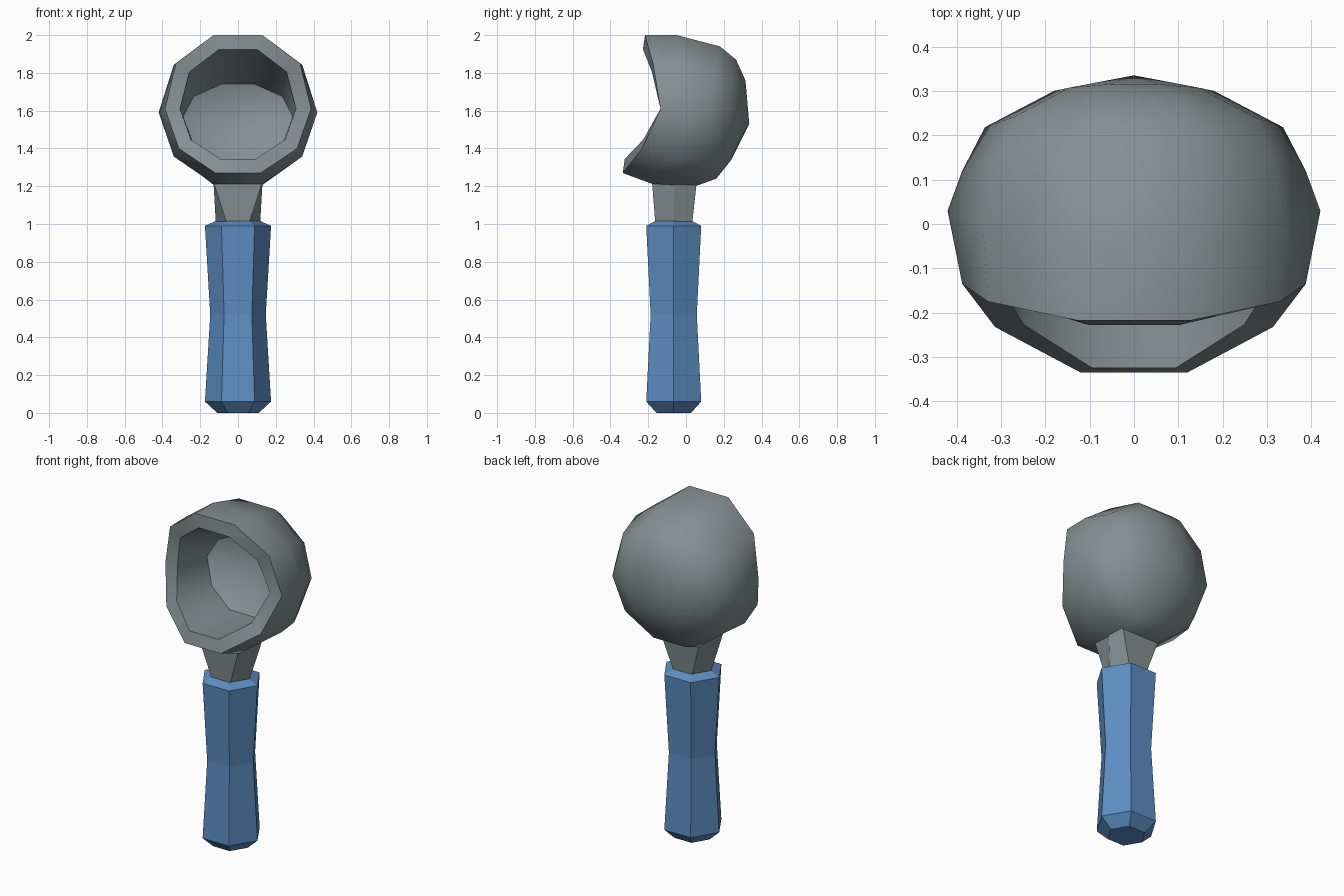
import bpy, bmesh, math

if "Cube" in bpy.data.objects:
    bpy.data.objects.remove(bpy.data.objects["Cube"])


def material(name, rgb):
    m = bpy.data.materials.new(name)
    m.diffuse_color = (*rgb, 1)
    m.use_nodes = True
    m.node_tree.nodes["Principled BSDF"].inputs["Base Color"].default_value = m.diffuse_color
    return m


GREY = material("scoop grey metal", (0.235, 0.279, 0.292))
BLUE = material("handle blue", (0.108, 0.27, 0.54))


def loft(name, rings, mat, start=None, end=None):
    """Skin equal-length rings; each end is closed by a point or a flat cap."""
    bm = bmesh.new()
    loops = [[bm.verts.new(p) for p in r] for r in rings]
    n = len(loops[0])
    for a, b in zip(loops, loops[1:]):
        for i in range(n):
            j = (i + 1) % n
            bm.faces.new((a[i], a[j], b[j], b[i]))
    for loop, tip in ((loops[0], start), (loops[-1], end)):
        if tip is None:
            bm.faces.new(loop)
        else:
            v = bm.verts.new(tip)
            for i in range(n):
                bm.faces.new((loop[i], loop[(i + 1) % n], v))
    bmesh.ops.recalc_face_normals(bm, faces=bm.faces)
    me = bpy.data.meshes.new(name)
    bm.to_mesh(me)
    bm.free()
    me.materials.append(mat)
    ob = bpy.data.objects.new(name, me)
    bpy.context.collection.objects.link(ob)
    return ob


def hexagon(r, z, ry=0.96):
    return [(r * math.cos(k * math.pi / 3), -0.065 + ry * r * math.sin(k * math.pi / 3), z)
            for k in range(6)]


def decagon(x, mid, top, bottom, flare=0.0):
    """Bowl ring: side half-width, then (y, z) at its side, top and bottom."""
    pts = []
    for k in range(10):
        a = k * math.pi / 5
        t = math.sin(a) / math.sin(math.radians(72))
        goal = top if t > 0 else bottom
        s = abs(t)
        pts.append((x * math.cos(a) * (1 + flare * max(t, 0)),
                    mid[0] + s ** 1.5 * (goal[0] - mid[0]),
                    mid[1] + s * (goal[1] - mid[1])))
    return pts


# Waisted hexagonal grip
loft("handle", [hexagon(r, z) for r, z in
                ((0.11, 0), (0.175, 0.06), (0.147, 0.52), (0.175, 0.99), (0.12, 1.015))], BLUE)

# Neck: hexagon below, nearly rectangular above, running into the bowl
neck_top = [(0.13, -0.06), (0.13, 0.057), (-0.13, 0.057),
            (-0.13, -0.06), (-0.13, -0.18), (0.13, -0.18)]
loft("neck", [hexagon(0.117, 1.0), [(x, y, 1.225) for x, y in neck_top]], GREY)

# Bowl: outside from back to rim, then the hollow inside
bowl = loft("scoop_bowl", [
    decagon(0.18, (0.30, 1.55), (0.315, 1.76), (0.24, 1.34)),
    decagon(0.336, (0.218, 1.57), (0.265, 1.87), (0.16, 1.24)),
    decagon(0.387, (0.12, 1.59), (0.18, 1.94), (0.05, 1.20)),
    decagon(0.42, (0.03, 1.59), (-0.05, 2.0), (-0.18, 1.213)),
    decagon(0.387, (-0.135, 1.61), (-0.217, 2.0), (-0.335, 1.27), 0.08),
    decagon(0.307, (-0.135, 1.61), (-0.228, 1.925), (-0.324, 1.345), 0.06),
    decagon(0.29, (0.12, 1.57), (0.18, 1.74), (0.05, 1.33)),
], GREY, start=(0, 0.335, 1.53), end=(0, 0.25, 1.53))

bpy.ops.object.select_all(action='DESELECT')
bowl.select_set(True)
bpy.context.view_layer.objects.active = bowl
bpy.ops.object.shade_smooth_by_angle(angle=math.radians(42))
